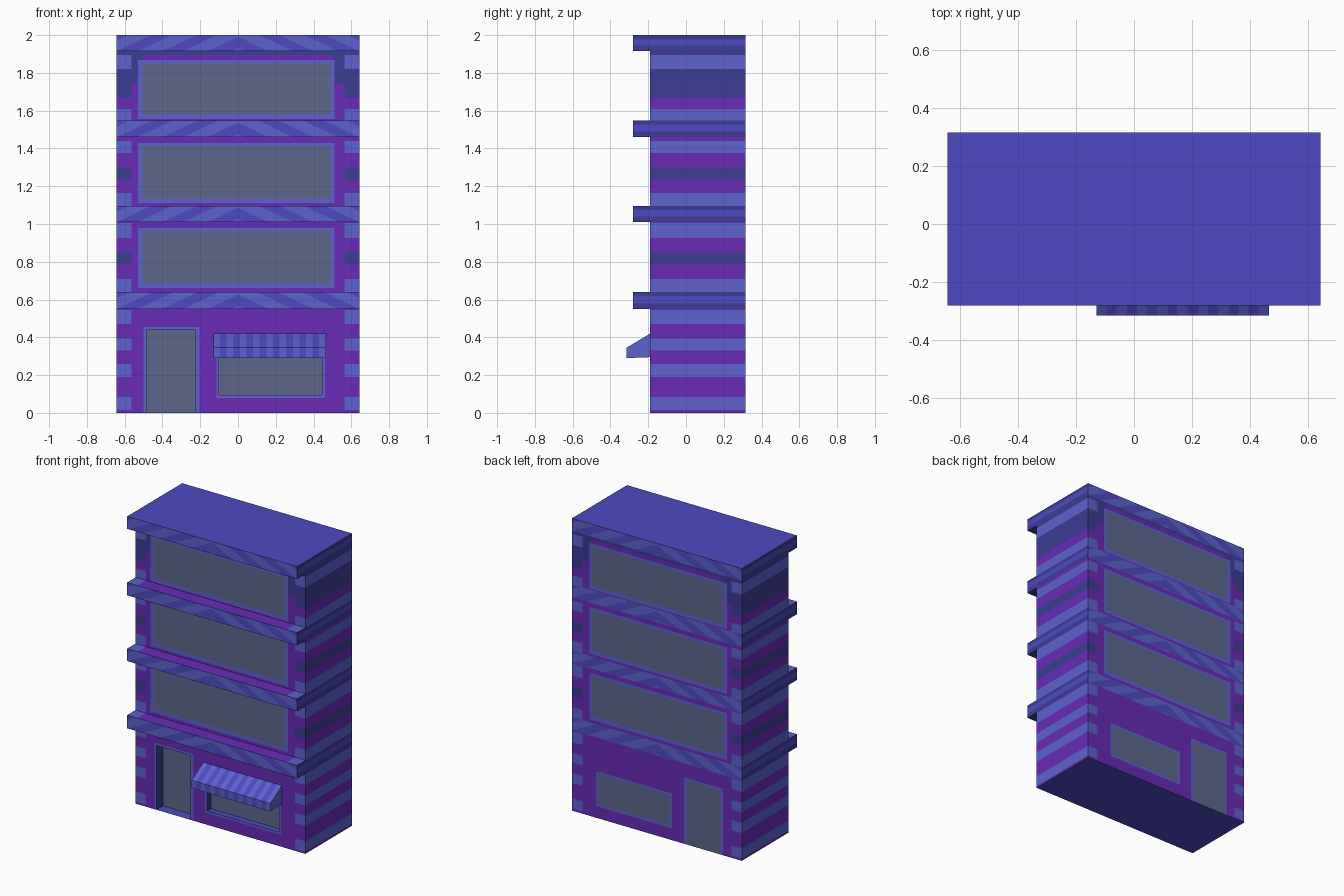
import bpy, bmesh
from mathutils import Vector

if "Cube" in bpy.data.objects:
    bpy.data.objects.remove(bpy.data.objects["Cube"])


def lin(c):
    c /= 255
    return c / 12.92 if c <= 0.04045 else ((c + 0.055) / 1.055) ** 2.4


# Flat colours
PURPLE, LIGHT, MID, DARK, GLASS = range(5)
MATS = []
for name, rgb in (("wall_purple", (104, 43, 182)), ("trim_light_blue", (93, 98, 205)),
                  ("trim_mid_blue", (78, 73, 194)), ("trim_dark_blue", (60, 60, 147)),
                  ("glass_grey", (93, 103, 140))):
    m = bpy.data.materials.new(name)
    m.diffuse_color = [lin(c) for c in rgb] + [1]
    m.use_nodes = True
    m.node_tree.nodes["Principled BSDF"].inputs["Base Color"].default_value = m.diffuse_color
    MATS.append(m)

HW, FRONT, BACK, LIP = 0.643, -0.19, 0.315, -0.28
QUOIN = 0.565
LEDGES = [(0.55, 0.64), (1.01, 1.095), (1.46, 1.548), (1.915, 2.0)]

# Side bands and corner stones: (z low, z high, colour)
BANDS = [(.015, .085, LIGHT), (.19, .26, LIGHT), (.33, .395, LIGHT), (.47, .545, LIGHT),
         (.64, .71, LIGHT), (.785, .85, DARK), (.925, 1.005, LIGHT),
         (1.095, 1.165, LIGHT), (1.235, 1.30, DARK), (1.375, 1.44, LIGHT),
         (1.548, 1.61, LIGHT), (1.67, 1.82, DARK), (1.82, 1.895, LIGHT), (1.895, 1.915, DARK)]

# Openings: outer frame and glass rectangles (x0, x1, z0, z1)
DOOR = ((-.50, -.205, 0, .455), (-.485, -.225, 0, .44))
SHOP = ((-.115, .46, .08, .32), (-.10, .445, .095, .305))
WINDOWS = [((-.53, .51, a, b), (-.505, .49, a + .025, b - .018))
           for a, b in ((.66, .98), (1.11, 1.43), (1.555, 1.868))]
OPENINGS = [DOOR, SHOP] + WINDOWS


def inside(r, x, z):
    return r[0] < x < r[1] and r[2] < z < r[3]


def band(z):
    return next((c for a, b, c in BANDS if a < z < b), PURPLE)


def facade_colour(x, z):
    for frame, glass in OPENINGS:
        if inside(glass, x, z):
            return GLASS
        if inside(frame, x, z):
            return LIGHT
    if abs(x) > QUOIN:
        return band(z)
    return DARK if z > 1.895 or (z > 1.74 and abs(x) > .5) else PURPLE


def box(x0, x1, y0, y1, z0, z1):
    bm = bmesh.new()
    bmesh.ops.create_cube(bm, size=1)
    for v in bm.verts:
        v.co = ((x0 + x1) / 2 + v.co.x * (x1 - x0), (y0 + y1) / 2 + v.co.y * (y1 - y0),
                (z0 + z1) / 2 + v.co.z * (z1 - z0))
    return bm


def cut(bm, co, no):
    bmesh.ops.bisect_plane(bm, geom=bm.verts[:] + bm.edges[:] + bm.faces[:], dist=1e-5,
                           plane_co=Vector(co), plane_no=Vector(no).normalized())


def finish(bm, name):
    bm.normal_update()
    me = bpy.data.meshes.new(name)
    for m in MATS:
        me.materials.append(m)
    bm.to_mesh(me)
    bm.free()
    bpy.context.collection.objects.link(bpy.data.objects.new(name, me))


# Storeys: blocks cut along every painted edge, coloured by position
def storey(i, z0, z1):
    bm = box(-HW, HW, FRONT, BACK, z0, z1)
    xs, zs = {-QUOIN, QUOIN, -.5, .5}, {1.74}
    for a, b, c in BANDS:
        zs |= {a, b}
    for pair in OPENINGS:
        for r in pair:
            if z0 - .01 < r[2] < z1:
                xs |= set(r[:2])
                zs |= set(r[2:])
    for x in sorted(xs):
        cut(bm, (x, 0, 0), (1, 0, 0))
    for z in sorted(zs):
        if z0 + .001 < z < z1 - .001:
            cut(bm, (0, 0, z), (0, 0, 1))
    bm.normal_update()
    hidden = []
    for f in bm.faces:
        c, n = f.calc_center_median(), f.normal
        if abs(n.z) > .5:
            f.material_index = MID
            if n.z > 0 or i > 0:
                hidden.append(f)
        elif abs(n.x) > .5:
            f.material_index = band(c.z)
        else:
            f.material_index = facade_colour(c.x, c.z)
    bmesh.ops.delete(bm, geom=hidden, context='FACES')
    # Recessed door and shop window on the front only
    if i == 0:
        for (frame, glass), depth in ((DOOR, .07), (SHOP, .04)):
            pane = [f for f in bm.faces if f.normal.y < -.5
                    and inside(glass, f.calc_center_median().x, f.calc_center_median().z)]
            before = set(bm.faces) - set(pane)
            new = bmesh.ops.extrude_face_region(bm, geom=pane)["geom"]
            bmesh.ops.translate(bm, vec=(0, depth, 0),
                                verts=[g for g in new if isinstance(g, bmesh.types.BMVert)])
            bmesh.ops.delete(bm, geom=[f for f in pane if f.is_valid], context='FACES')
            bm.normal_update()
            for f in bm.faces:
                if f not in before and abs(f.normal.y) < .5:
                    f.material_index = MID if abs(f.normal.z) > .5 else DARK
    finish(bm, f"storey_{i + 1}")


# Ledges: full-depth slabs with a chevron pattern on front and back
CHEVRON = [(0, .035), (.16, .29), (.40, .53), (.64, .76)]
SLOPE = 2.1


def ledge(i, z0, z1):
    bm = box(-HW, HW, LIP, BACK, z0, z1)
    for x in (0, -QUOIN, QUOIN):
        cut(bm, (x, 0, 0), (1, 0, 0))
    cut(bm, (0, FRONT, 0), (0, 1, 0))
    lo, hi = z0 + .03, z1 - .022
    for z in (lo, hi):
        cut(bm, (0, 0, z), (0, 0, 1))
    for a, b in CHEVRON:
        for u in (a, b):
            for s in (-1, 1):
                if u > 0:
                    cut(bm, (s * u, 0, z0), (s, 0, SLOPE))
    bm.normal_update()
    for f in bm.faces:
        c, n = f.calc_center_median(), f.normal
        if n.z > .5:
            top = LIGHT if abs(c.x) > QUOIN else PURPLE
            f.material_index = MID if i == 3 else top
        elif n.z < -.5:
            f.material_index = DARK
        elif abs(n.x) > .5:
            f.material_index = MID if lo < c.z < hi else DARK
        else:
            u = abs(c.x) + SLOPE * (c.z - z0)
            f.material_index = LIGHT if any(a < u < b for a, b in CHEVRON) else MID
    finish(bm, f"ledge_{i + 1}")


floor = 0
for i, (z0, z1) in enumerate(LEDGES):
    storey(i, floor, z0)
    ledge(i, z0, z1)
    floor = z1

# Striped awning over the shop window
X0, X1, N = -.13, .465, 17
bm = bmesh.new()
profile = [(FRONT, .42), (-.315, .345), (-.315, .29), (FRONT, .295)]
face = bm.faces.new([bm.verts.new((X0, y, z)) for y, z in profile])
ext = bmesh.ops.extrude_face_region(bm, geom=[face])["geom"]
bmesh.ops.translate(bm, vec=(X1 - X0, 0, 0),
                    verts=[g for g in ext if isinstance(g, bmesh.types.BMVert)])
step = (X1 - X0) / N
for k in range(1, N):
    cut(bm, (X0 + k * step, 0, 0), (1, 0, 0))
bmesh.ops.recalc_face_normals(bm, faces=bm.faces[:])
for f in bm.faces:
    k = int((f.calc_center_median().x - X0) / step)
    f.material_index = LIGHT if abs(f.normal.x) > .5 or k % 2 == 0 else MID
finish(bm, "awning")
